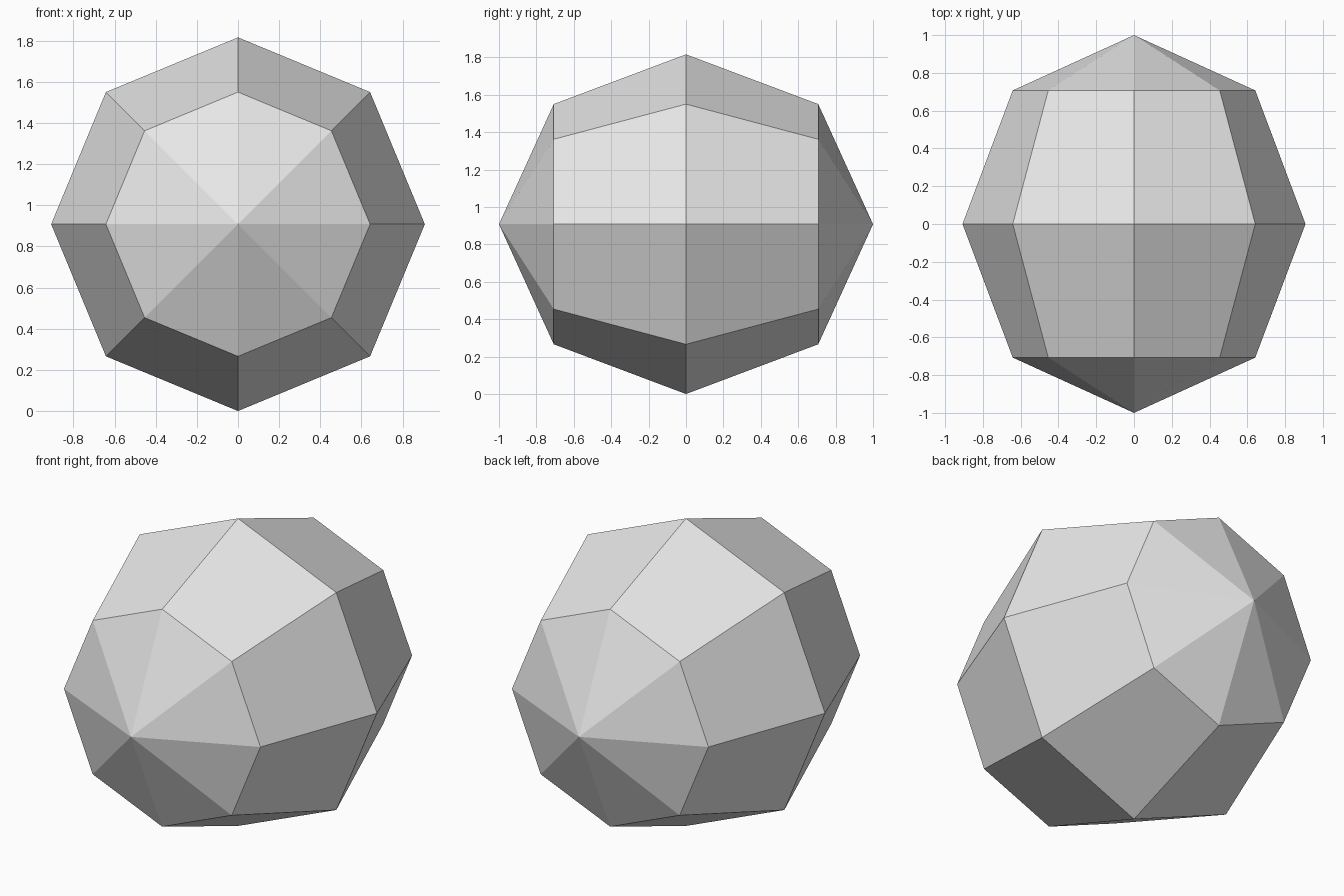
import bpy
import math

if "Cube" in bpy.data.objects:
    bpy.data.objects.remove(bpy.data.objects["Cube"])

RADIUS = 0.908   # cross-section radius; the pole axis (y) keeps length 2

# Low-poly faceted ball with its poles at the front and back
bpy.ops.mesh.primitive_uv_sphere_add(segments=8, ring_count=4, radius=1.0,
                                     location=(0, 0, RADIUS),
                                     rotation=(math.radians(90), 0, 0))
ball = bpy.context.object
ball.name = "faceted_ball"
ball.scale = (RADIUS, RADIUS, 1.0)
bpy.ops.object.transform_apply(location=False, rotation=True, scale=True)
bpy.ops.object.shade_flat()

# Plain grey surface
grey = bpy.data.materials.new("light grey")
grey.diffuse_color = (0.8, 0.8, 0.8, 1.0)
grey.use_nodes = True
grey.node_tree.nodes["Principled BSDF"].inputs["Base Color"].default_value = grey.diffuse_color
ball.data.materials.append(grey)
